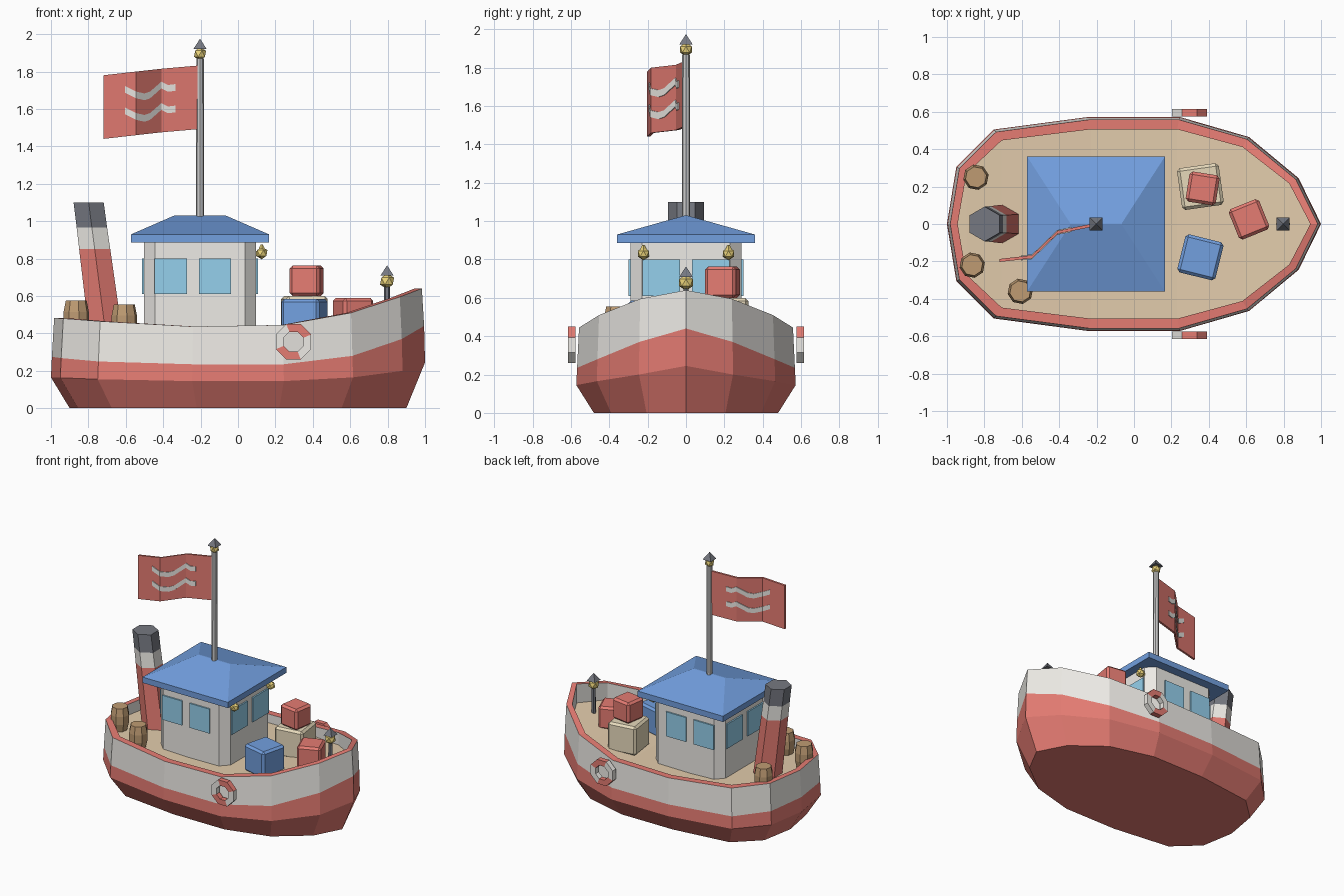
import bpy, bmesh, math
from mathutils import Matrix, Vector

if "Cube" in bpy.data.objects:
    bpy.data.objects.remove(bpy.data.objects["Cube"])


def material(name, rgb):
    m = bpy.data.materials.new(name)
    m.diffuse_color = (*rgb, 1)
    m.use_nodes = True
    m.node_tree.nodes["Principled BSDF"].inputs["Base Color"].default_value = m.diffuse_color
    return m


RED = material("red", (0.78, 0.2, 0.17))
WHITE = material("white", (0.85, 0.83, 0.79))
BLUE = material("blue", (0.17, 0.35, 0.74))
GLASS = material("glass", (0.3, 0.63, 0.84))
TAN = material("tan", (0.76, 0.6, 0.41))
CREAM = material("cream", (0.8, 0.7, 0.5))
BROWN = material("brown", (0.52, 0.33, 0.17))
DARK = material("dark", (0.18, 0.19, 0.22))
GOLD = material("gold", (0.85, 0.67, 0.2))
STEEL = material("steel", (0.75, 0.74, 0.72))


def finish(bm, name, mats):
    bmesh.ops.recalc_face_normals(bm, faces=bm.faces)
    me = bpy.data.meshes.new(name)
    bm.to_mesh(me)
    bm.free()
    for m in mats:
        me.materials.append(m)
    ob = bpy.data.objects.new(name, me)
    bpy.context.collection.objects.link(ob)
    return ob


def loft(name, rings, bands, caps=True, closed=False):
    """Skin equal-length rings; bands gives one material per span."""
    mats = list(dict.fromkeys(bands))
    bm = bmesh.new()
    vs = [[bm.verts.new(p) for p in r] for r in rings]
    n = len(rings[0])
    for i, mat in enumerate(bands):
        a, b = vs[i], vs[(i + 1) % len(vs)]
        for j in range(n):
            k = (j + 1) % n
            bm.faces.new((a[j], a[k], b[k], b[j])).material_index = mats.index(mat)
    if caps and not closed:
        bm.faces.new(vs[0][::-1]).material_index = mats.index(bands[0])
        bm.faces.new(vs[-1]).material_index = mats.index(bands[-1])
    return finish(bm, name, mats)


def ngon(x, y, z, r, n, turn=0.0):
    return [(x + r * math.cos(turn + math.tau * i / n),
             y + r * math.sin(turn + math.tau * i / n), z) for i in range(n)]


def box(name, center, size, mat, rot=0, bevel=0):
    bm = bmesh.new()
    bmesh.ops.create_cube(bm, size=1, matrix=Matrix.Diagonal((*size, 1)))
    if bevel:
        bmesh.ops.bevel(bm, geom=bm.edges[:], offset=bevel, segments=1, affect='EDGES')
    ob = finish(bm, name, [mat])
    ob.location = center
    ob.rotation_euler.z = math.radians(rot)
    return ob


def ball(name, center, r):
    bm = bmesh.new()
    bmesh.ops.create_icosphere(bm, subdivisions=1, radius=r,
                               matrix=Matrix.Translation(Vector(center)))
    return finish(bm, name, [GOLD])


# Hull stations: x, half width, knuckle z, waterline z, gunwale z
half = [(1.0, 0, .245, .44, .64), (.88, .245, .2, .37, .595), (.615, .465, .165, .28, .51),
        (.245, .572, .145, .235, .445), (-.245, .572, .145, .235, .437),
        (-.75, .505, .155, .25, .465), (-.95, .305, .163, .268, .48), (-1.0, 0, .165, .275, .482)]
stations = half + [(s[0], -s[1], *s[2:]) for s in half[-2:0:-1]]


def hull_ring(sx, sy, height):
    return [(s[0] * sx, s[1] * sy, height(s)) for s in stations]


def deck_z(s):
    return .37 + .6 * (s[4] - .437)


loft("hull", [hull_ring(.9, .84, lambda s: 0),
              hull_ring(1, 1, lambda s: s[2]),
              hull_ring(.995, .993, lambda s: s[3]),
              hull_ring(.983, .975, lambda s: s[4]),
              hull_ring(.943, .885, lambda s: s[4]),
              hull_ring(.943, .885, deck_z)],
     [RED, RED, WHITE, RED, WHITE], caps=False)
bm = bmesh.new()
bm.faces.new([bm.verts.new(p) for p in hull_ring(.9, .84, lambda s: 0)])
finish(bm, "hull_bottom", [RED])

# Deck: strips across between mirrored stations
bm = bmesh.new()
dv = [bm.verts.new(p) for p in hull_ring(.943, .885, deck_z)]
n = len(dv)
for i in range(7):
    ids = dict.fromkeys([i, i + 1, (n - i - 1) % n, (n - i) % n])
    bm.faces.new([dv[k] for k in ids])
finish(bm, "deck", [TAN])


# Cabin with chamfered corners
def chamfered(cx, hx, hy, c, z):
    return [(cx + x, y, z) for x, y in
            ((hx, hy - c), (hx - c, hy), (c - hx, hy), (-hx, hy - c),
             (-hx, c - hy), (c - hx, -hy), (hx - c, -hy), (hx, c - hy))]


loft("cabin", [chamfered(-.203, .3, .29, .06, z) for z in (.36, .9)], [WHITE])


def rect(cx, hx, hy, z):
    return [(cx + hx, hy, z), (cx - hx, hy, z), (cx - hx, -hy, z), (cx + hx, -hy, z)]


# Hipped roof
loft("roof", [rect(-.203, .368, .36, .885), rect(-.203, .368, .36, .93),
              rect(-.203, .138, .004, 1.03)], [BLUE, BLUE])

# Windows and cabin lamps
for s in (-1, 1):
    for x in (-.36, -.123):
        box("side_window", (x, s * .29, .705), (.172, .022, .19), GLASS)
    for x in (-.503, .097):
        box("end_window", (x, s * .13, .705), (.022, .195, .19), GLASS)
    ball("cabin_lamp", (.127, s * .222, .83), .034)
    box("lamp_bracket", (.105, s * .222, .83), (.03, .02, .02), GOLD)
    loft("lamp_cap", [ngon(.127, s * .222, .855, .016, 4), ngon(.127, s * .222, .875, .006, 4)], [GOLD])


# Mast and bow lantern, each with a ball and pointed cap
def lantern(name, x, z0, z1, r, ball_r, mat, sides):
    loft(name + "_post", [ngon(x, 0, z0, r * 1.1, sides), ngon(x, 0, z1, r, sides)], [mat])
    ball(name + "_ball", (x, 0, z1 + ball_r * .7), ball_r)
    zc = z1 + ball_r * 1.4
    loft(name + "_cap", [ngon(x, 0, zc, .05, 4, math.pi / 4),
                         ngon(x, 0, zc + .053, .002, 4, math.pi / 4)], [DARK])


lantern("mast", -.203, 1.0, 1.87, .02, .036, STEEL, 8)
lantern("bow_lantern", .797, .43, .65, .016, .042, DARK, 6)

# Flag: x, y, top z at each fold
folds = [(-.215, -.005, 1.832), (-.41, -.045, 1.815), (-.545, -.175, 1.80), (-.72, -.195, 1.78)]


def cloth(name, pts, thick, mat):
    """Ribbon from (x, y, z_top, z_bottom) points."""
    t = thick / 2
    loft(name, [[(x, y - t, a), (x, y + t, a), (x, y + t, b), (x, y - t, b)]
                for x, y, a, b in pts], [mat] * (len(pts) - 1))


def flag_y(x):
    for (x0, y0, _), (x1, y1, _) in zip(folds, folds[1:]):
        if x1 <= x <= x0:
            return y0 + (y1 - y0) * (x - x0) / (x1 - x0)


cloth("flag", [(x, y, z, z - .34) for x, y, z in folds], .016, RED)
wave = [(-.335, 1.715), (-.375, 1.71), (-.41, 1.728), (-.47, 1.675),
        (-.50, 1.665), (-.545, 1.675), (-.605, 1.705)]
for drop in (0, .115):
    cloth("flag_wave", [(x, flag_y(x), z + .018 - drop, z - .018 - drop)
                        for x, z in wave], .026, WHITE)

# Raked hexagonal funnel
loft("funnel", [ngon(-.705 - .13 * (z - .38), 0, z, r, 6, math.pi / 6)
                for z, r in ((.38, .103), (.85, .096), (.965, .094), (1.1, .093))],
     [RED, WHITE, DARK])

# Barrels
for x, y, z in ((-.845, .25, .395), (-.865, -.22, .395), (-.608, -.36, .375)):
    loft("barrel", [ngon(x, y, z + h, r, 8, .2)
                    for h, r in ((0, .055), (.06, .069), (.12, .069), (.18, .057))], [BROWN] * 3)

# Cargo crates: x, y, base z, size, turn
for name, x, y, z, s, rot, mat in (("tan_crate", .355, .2, .375, .225, 8, CREAM),
                                   ("blue_crate", .355, -.178, .375, .21, -14, BLUE),
                                   ("small_red_crate", .615, .025, .415, .175, 22, RED),
                                   ("stacked_red_crate", .367, .19, .6, .163, -9, RED)):
    box(name, (x, y, z + s / 2), (s, s, s), mat, rot, .016)

# Lifebuoys: octagonal rings with paired red and white segments
for side in (-1, 1):
    rings = []
    for k in range(8):
        a = math.radians(22.5 + 45 * k)
        rings.append([(.297 + r * math.cos(a), side * y, .355 + r * math.sin(a))
                      for r, y in ((.102, .575), (.102, .615), (.057, .615), (.057, .575))])
    loft("lifebuoy", rings, [RED, RED, WHITE, WHITE] * 2, closed=True)
